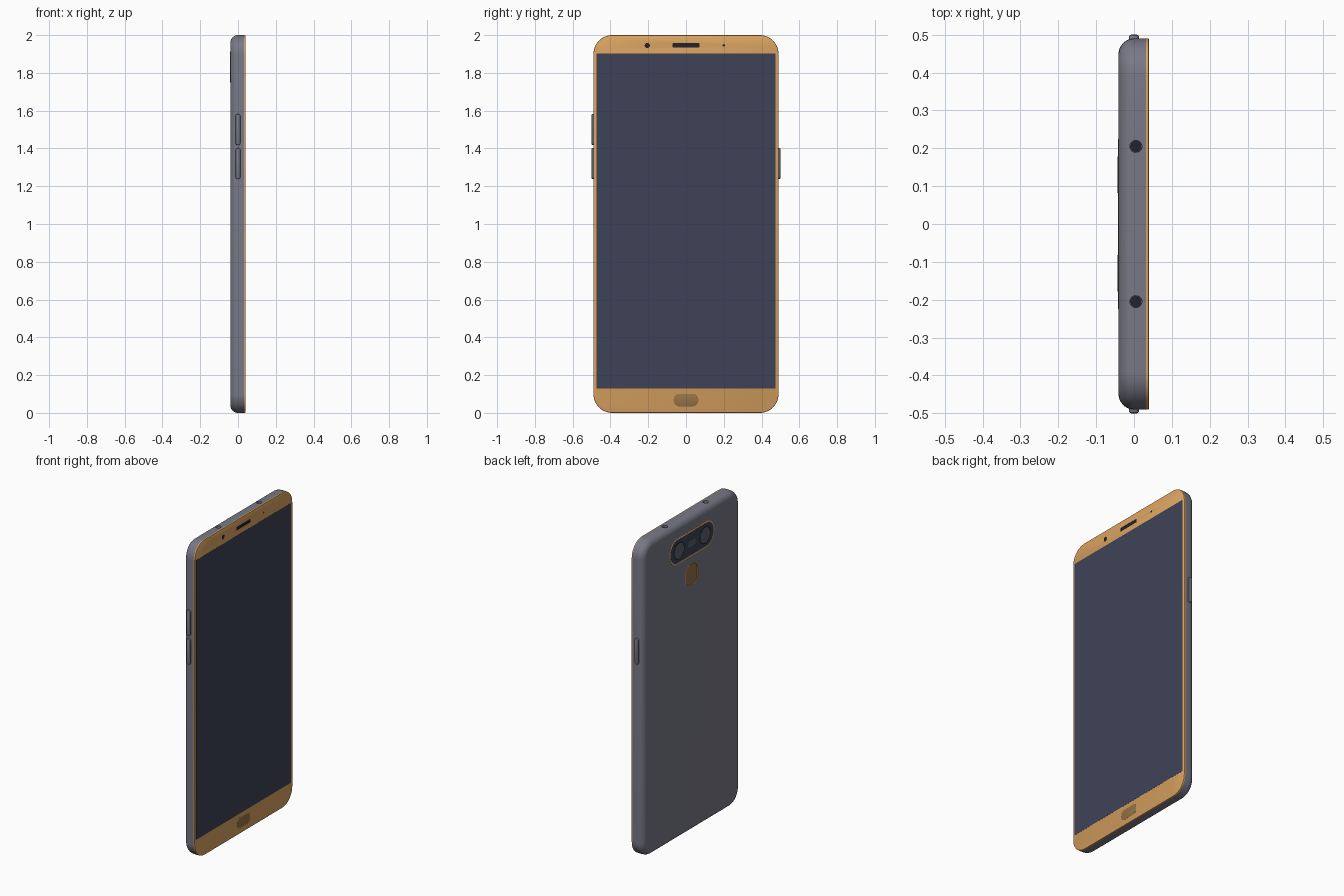
import bpy, bmesh, math

if "Cube" in bpy.data.objects:
    bpy.data.objects.remove(bpy.data.objects["Cube"])


def material(name, rgb):
    m = bpy.data.materials.new(name)
    m.diffuse_color = (*rgb, 1)
    m.use_nodes = True
    m.node_tree.nodes["Principled BSDF"].inputs["Base Color"].default_value = m.diffuse_color
    return m


GOLD = material("gold", (0.71, 0.37, 0.12))
BRONZE = material("bronze", (0.30, 0.17, 0.06))
GLASS = material("dark_glass", (0.048, 0.055, 0.095))
BLACK = material("black", (0.015, 0.016, 0.025))
GREY = material("body_grey", (0.19, 0.19, 0.24))
LENS = material("lens_grey", (0.11, 0.11, 0.15))

# axis -> mapping of (u, v, depth) to world space
AXES = {"x": lambda u, v, d: (d, u, v),
        "y": lambda u, v, d: (u, d, v),
        "z": lambda u, v, d: (u, v, d)}


def outline(cu, cv, hu, hv, r, seg):
    """Rounded rectangle points, seg steps per corner."""
    pts = []
    for k, (su, sv) in enumerate(((1, 1), (-1, 1), (-1, -1), (1, -1))):
        for i in range(seg + 1):
            a = math.pi / 2 * (k + i / seg)
            pts.append((cu + su * (hu - r) + r * math.cos(a),
                        cv + sv * (hv - r) + r * math.sin(a)))
    return pts


def slab(name, axis, centre, half, r, layers, mat, seg=8):
    """Rounded-rectangle solid lofted through (depth, inset) layers."""
    bm = bmesh.new()
    rings = []
    for d, inset in layers:
        pts = outline(*centre, half[0] - inset, half[1] - inset,
                      max(r - inset, 0.0005), seg)
        rings.append([bm.verts.new(AXES[axis](u, v, d)) for u, v in pts])
    n = len(rings[0])
    for a, b in zip(rings, rings[1:]):
        for i in range(n):
            j = (i + 1) % n
            bm.faces.new((a[i], a[j], b[j], b[i]))
    bm.faces.new(rings[0])
    bm.faces.new(rings[-1])
    bmesh.ops.remove_doubles(bm, verts=bm.verts, dist=1e-6)
    bmesh.ops.recalc_face_normals(bm, faces=bm.faces)
    me = bpy.data.meshes.new(name)
    bm.to_mesh(me)
    bm.free()
    me.materials.append(mat)
    ob = bpy.data.objects.new(name, me)
    bpy.context.collection.objects.link(ob)
    smooth(ob)
    return ob


def select(ob):
    bpy.ops.object.select_all(action="DESELECT")
    ob.select_set(True)
    bpy.context.view_layer.objects.active = ob


def smooth(ob):
    select(ob)
    bpy.ops.object.shade_smooth_by_angle(angle=math.radians(35))


def cut(ob, cutters):
    for c in cutters:
        select(ob)
        mod = ob.modifiers.new("cut", "BOOLEAN")
        mod.operation, mod.object, mod.solver = "DIFFERENCE", c, "EXACT"
        bpy.ops.object.modifier_apply(modifier=mod.name)
        bpy.data.objects.remove(c)
    smooth(ob)


def disc(name, axis, centre, r, layers, mat):
    return slab(name, axis, centre, (r, r), r, layers, mat, 8)


# body shell with a rounded back edge
MID, SIZE = (0, 1.0), (0.49, 1.0)
edge = [(-0.041 * math.sin(t), 0.042 * (1 - math.cos(t)))
        for t in (math.pi / 2 * i / 8 for i in range(9))]
body = slab("body", "x", MID, SIZE, 0.10, [(0.032, 0)] + edge, GREY, 12)
cut(body, [disc("hole_cutter", "z", (0.005, y), 0.016,
                [(1.965, 0), (2.05, 0)], BLACK) for y in (-0.205, 0.205)])
for side, y in (("left", -0.205), ("right", 0.205)):
    disc(f"top_hole_floor_{side}", "z", (0.005, y), 0.0155,
         [(1.964, 0), (1.967, 0)], BLACK)

# front panel with recessed openings
panel = slab("front_panel", "x", MID, SIZE, 0.10,
             [(0.032, 0), (0.0365, 0), (0.0385, 0.001), (0.0395, 0.003)], GOLD, 12)
openings = [("front_camera", (-0.205, 1.945), (0.014, 0.014), 0.014),
            ("earpiece", (0, 1.946), (0.071, 0.011), 0.004),
            ("sensor", (0.2, 1.946), (0.006, 0.006), 0.006)]
cut(panel, [slab("opening_cutter", "x", c, h, r, [(0.036, 0), (0.06, 0)], BLACK)
            for _, c, h, r in openings])
for name, c, h, r in openings:
    slab(name, "x", c, h, r, [(0.034, 0), (0.0375, 0)], BLACK)

# screen and home button
slab("screen", "x", (0, 1.015), (0.475, 0.887), 0.001,
     [(0.036, 0), (0.04, 0)], GLASS, 1)
slab("home_button", "x", (0, 0.068), (0.065, 0.033), 0.028,
     [(0.036, 0), (0.0398, 0), (0.0402, 0.001)], BRONZE)

# side buttons
for name, s, z in (("volume_up", -1, 1.5), ("volume_down", -1, 1.32),
                   ("power_button", 1, 1.32)):
    slab(name, "y", (0, z), (0.013, 0.082), 0.012,
         [(s * 0.475, 0), (s * 0.495, 0), (s * 0.4985, 0.0015),
          (s * 0.5, 0.005)], GREY, 6)

# rear camera module
CAM = (0, 1.83)
slab("camera_rim", "x", CAM, (0.225, 0.082), 0.08,
     [(-0.035, 0), (-0.0415, 0), (-0.042, 0.001)], GOLD, 12)
slab("camera_glass", "x", CAM, (0.216, 0.073), 0.071,
     [(-0.036, 0), (-0.0424, 0)], GLASS, 12)
for side, y in (("left", -0.13), ("right", 0.13)):
    disc(f"lens_ring_{side}", "x", (y, 1.83), 0.056,
         [(-0.037, 0), (-0.0427, 0)], BLACK)
    disc(f"lens_{side}", "x", (y, 1.83), 0.048,
         [(-0.037, 0), (-0.043, 0)], LENS)
slab("flash", "x", CAM, (0.036, 0.018), 0.008,
     [(-0.037, 0), (-0.0428, 0)], LENS)

# recessed fingerprint pad
PAD = (0, 1.63)
cut(body, [slab("pad_cutter", "x", PAD, (0.065, 0.07), 0.05,
                [(-0.036, 0), (-0.06, 0)], GOLD)])
slab("fingerprint_pad", "x", PAD, (0.065, 0.07), 0.05,
     [(-0.034, 0), (-0.041, 0), (-0.041, 0.004), (-0.038, 0.008)], GOLD)
slab("fingerprint_face", "x", PAD, (0.058, 0.063), 0.043,
     [(-0.035, 0), (-0.0385, 0)], BRONZE)
